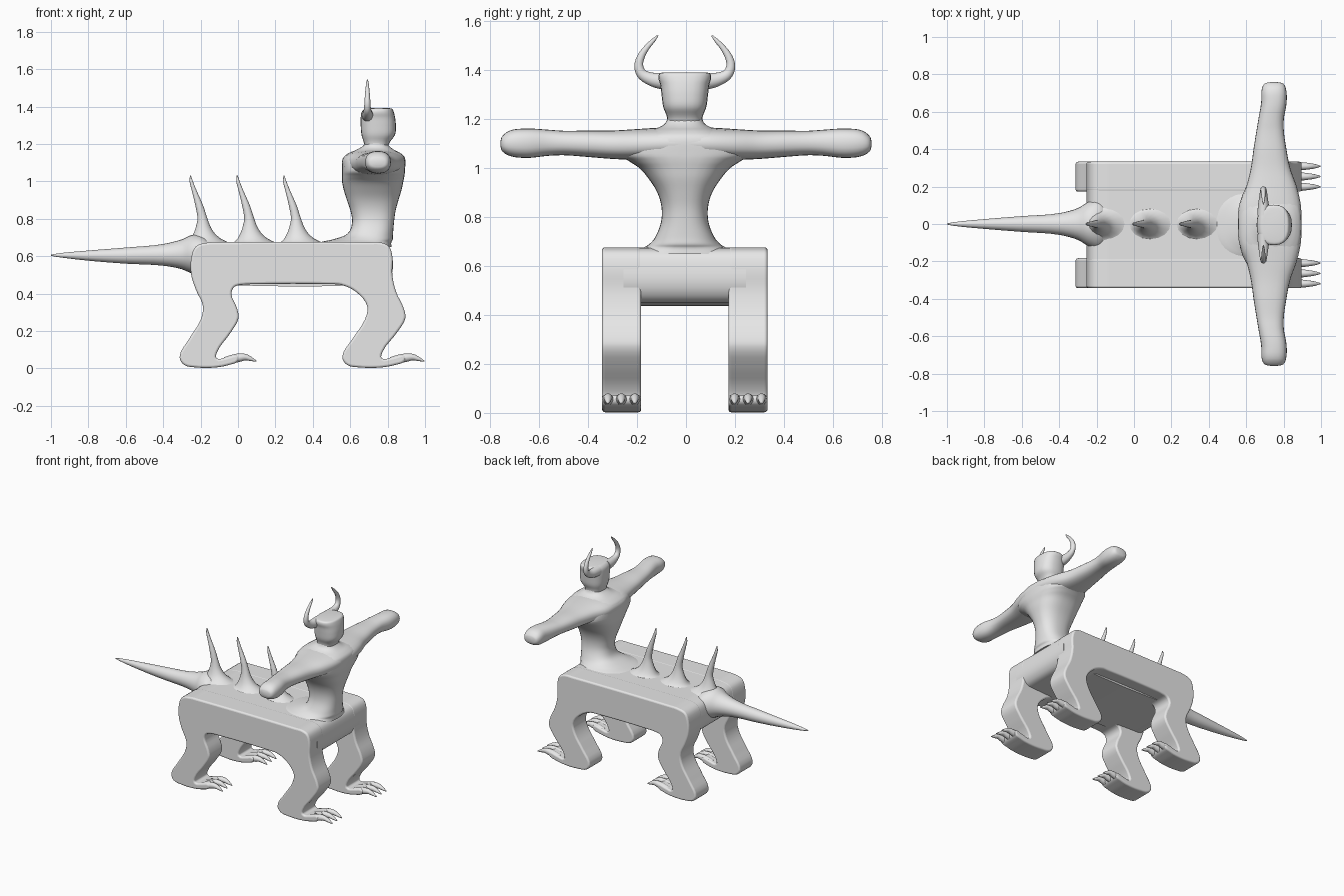
import bpy, bmesh, math
from mathutils import Vector

X, Y, Z = Vector((1, 0, 0)), Vector((0, 1, 0)), Vector((0, 0, 1))
MID = -0.005   # side-to-side middle of the trunk

cube = bpy.data.objects.get("Cube")
if cube:
    bpy.data.objects.remove(cube)

clay = bpy.data.materials.new("grey clay")
clay.use_nodes = True
clay.diffuse_color = (0.8, 0.8, 0.8, 1)
clay.node_tree.nodes["Principled BSDF"].inputs["Base Color"].default_value = (0.8, 0.8, 0.8, 1)


def smooth_path(points, closed=False, steps=4):
    """Flowing path through points of any dimension."""
    pts = [Vector(p) for p in points]
    n = len(pts)
    pick = (lambda i: pts[i % n]) if closed else (lambda i: pts[max(0, min(n - 1, i))])
    heading = lambda i: ((pick(i + 1) - pick(i)).normalized() + (pick(i) - pick(i - 1)).normalized()).normalized()
    out = []
    for i in range(n if closed else n - 1):
        p, q = pick(i), pick(i + 1)
        m0, m1 = heading(i) * (q - p).length, heading(i + 1) * (q - p).length
        for k in range(steps):
            t = k / steps
            h = t * t * (3 - 2 * t)
            out.append(p * (1 - h) + q * h + m0 * (t * (1 - t) ** 2) - m1 * (t * t * (1 - t)))
    return out if closed else out + [pts[-1]]


def finish(name, bm, bevel=0):
    bmesh.ops.recalc_face_normals(bm, faces=bm.faces)
    mesh = bpy.data.meshes.new(name)
    bm.to_mesh(mesh)
    bm.free()
    obj = bpy.data.objects.new(name, mesh)
    bpy.context.collection.objects.link(obj)
    mesh.materials.append(clay)
    if bevel:
        mod = obj.modifiers.new("rounded edges", 'BEVEL')
        mod.width, mod.segments = bevel, 4
        mod.limit_method, mod.angle_limit = 'ANGLE', math.radians(50)
    for other in bpy.context.selected_objects:
        other.select_set(False)
    obj.select_set(True)
    bpy.context.view_layer.objects.active = obj
    bpy.ops.object.shade_smooth_by_angle(angle=math.radians(50))
    return obj


def loft(name, stations, side, axis=None, power=2.0, sides=24):
    """Skin rounded sections; a station is x, y, z, half size along side, half size across."""
    path = smooth_path(stations)
    centres = [Vector(s[:3]) for s in path]
    bm = bmesh.new()
    rings = []
    for i, s in enumerate(path):
        along = axis or (centres[min(i + 1, len(path) - 1)] - centres[max(i - 1, 0)]).normalized()
        across = along.cross(side)
        ring = []
        for k in range(sides):
            a = math.tau * k / sides
            c, d = (math.copysign(abs(f) ** (2 / power), f) for f in (math.cos(a), math.sin(a)))
            ring.append(bm.verts.new(centres[i] + side * (c * s[3]) + across * (d * s[4])))
        rings.append(ring)
    for r0, r1 in zip(rings, rings[1:]):
        for k in range(sides):
            j = (k + 1) % sides
            bm.faces.new((r0[k], r0[j], r1[j], r1[k]))
    bm.faces.new(rings[0])
    bm.faces.new(rings[-1])
    return finish(name, bm)


def extrude(name, outline, y0, y1, bevel):
    """Push an x-z outline sideways from y0 to y1."""
    bm = bmesh.new()
    face = bm.faces.new([bm.verts.new((x, y0, z)) for x, z in outline])
    new = bmesh.ops.extrude_face_region(bm, geom=[face])["geom"]
    moved = [v for v in new if isinstance(v, bmesh.types.BMVert)]
    bmesh.ops.translate(bm, vec=(0, y1 - y0, 0), verts=moved)
    return finish(name, bm, bevel)


# Flanks: each side of the trunk with its two bent legs
lower_leg = [(-.187, .33), (-.2, .26), (-.26, .16), (-.312, .06), (-.29, .02), (-.22, .005),
             (-.12, .005), (-.05, .018), (0, .04), (0, .068), (-.06, .06), (-.115, .055),
             (-.11, .09), (-.04, .19), (.003, .27), (-.005, .32)]
front_leg = [(.56 + (x + .31) * 1.07, z) for x, z in lower_leg]
flank = ([(-.1, .675), (-.15, .674), (-.225, .652), (-.25, .59), (-.25, .5), (-.225, .42)] + lower_leg
         + [(-.035, .4), (-.02, .435), (.03, .448), (.08, .45), (.5, .45), (.55, .447), (.63, .41)]
         + front_leg + [(.845, .41), (.825, .5), (.825, .6), (.805, .655), (.76, .674), (.7, .675)])
outline = smooth_path(flank, closed=True)
for s, label in ((1, "left"), (-1, "right")):
    extrude(label + "_flank_and_legs", outline, MID + s * .178, MID + s * .338, .024)

# Trunk between the flanks
trunk = [(-.1, .674), (-.15, .673), (-.225, .651), (-.249, .59), (-.249, .5), (-.21, .455), (-.15, .45),
         (.72, .45), (.79, .46), (.824, .51), (.824, .6), (.804, .654), (.76, .673), (.7, .674)]
extrude("trunk", smooth_path(trunk, closed=True), MID - .25, MID + .25, 0)

# Upright torso flaring into the trunk and the shoulders
torso = [(.6, .65, .22, .22), (.63, .675, .17, .19), (.668, .69, .145, .16), (.707, .72, .12, .122),
         (.722, .78, .097, .112), (.722, .84, .095, .12), (.72, .9, .112, .138), (.72, .96, .15, .156),
         (.72, 1, .185, .164), (.723, 1.03, .23, .167), (.725, 1.06, .27, .168), (.727, 1.12, .24, .167),
         (.73, 1.15, .17, .14), (.735, 1.175, .09, .09), (.74, 1.2, .072, .062), (.745, 1.24, .07, .06)]
loft("torso", [(x, MID, z, a, b) for x, z, a, b in torso], Y, Z, 2.4, 32)

# Outstretched arms with rounded fists
arm = [(.1, .727, 1.1, .165, .066), (.2, .735, 1.097, .135, .063), (.3, .73, 1.096, .105, .058),
       (.4, .727, 1.1, .088, .054), (.5, .728, 1.103, .073, .05), (.56, .733, 1.104, .068, .053),
       (.65, .748, 1.102, .068, .06), (.72, .748, 1.102, .065, .052), (.75, .748, 1.1, .05, .032),
       (.758, .748, 1.1, .02, .012)]
half = [[(x, s * y, z, a, b) for y, x, z, a, b in arm] for s in (-1, 1)]
loft("arms", half[0][::-1] + [(.725, 0, 1.1, .17, .068)] + half[1], X, Y, 2.4)

# Flat-topped head
head = [(.74, 1.18, .07, .06), (.742, 1.21, .073, .07), (.75, 1.25, .088, .09), (.75, 1.3, .095, .094),
        (.748, 1.34, .1, .092), (.747, 1.37, .108, .086), (.75, 1.386, .104, .076), (.752, 1.392, .08, .055)]
loft("head", [(x, MID, z, a, b) for x, z, a, b in head], Y, Z, 2.5)

# Horns curling out and up
horn = [(.05, 1.355, .036), (.1, 1.357, .033), (.145, 1.367, .026), (.177, 1.387, .021), (.188, 1.42, .018),
        (.177, 1.46, .015), (.152, 1.497, .011), (.128, 1.523, .008), (.11, 1.543, .003)]
for s, label in ((1, "left"), (-1, "right")):
    loft(label + "_horn", [(.692, MID + s * y, z, r * .9, r) for y, z, r in horn], X, sides=16)

# Back spikes
spike = [(-.16, .665, .1, .14), (-.165, .68, .075, .1), (-.178, .71, .052, .065), (-.185, .75, .036, .042),
         (-.19, .8, .025, .027), (-.207, .87, .019, .021), (-.234, .95, .012, .013), (-.25, 1, .008, .009),
         (-.254, 1.03, .003, .003)]
for i in range(3):
    loft("back_spike_%d" % (i + 1), [(x + i * .25, 0, z, a, b) for x, z, a, b in spike], Y, Z, sides=16)

# Tapering tail
tail = [(-.12, .59, .08, .07), (-.18, .6, .14, .105), (-.24, .61, .12, .105), (-.3, .61, .085, .08),
        (-.4, .607, .058, .058), (-.6, .603, .042, .043), (-.8, .603, .026, .027), (-.96, .605, .01, .01),
        (-1, .605, .003, .003)]
loft("tail", [(x, 0, z, a, b) for x, z, a, b in tail], Y, -X)

# Three claws on every foot
claw = [(-.07, .04, .018, .02), (-.03, .05, .023, .023), (.01, .058, .021, .022), (.04, .06, .017, .017),
        (.07, .05, .012, .011), (.098, .038, .003, .003)]
for s, label in ((1, "left"), (-1, "right")):
    for end, start, scale in (("back", -.31, 1), ("front", .56, 1.07)):
        for i in range(3):
            y = MID + s * (.204 + .055 * i)
            loft("%s_%s_claw_%d" % (end, label, i + 1),
                 [(start + (x + .31) * scale, y, z, a, b) for x, z, a, b in claw], Y, sides=12)
